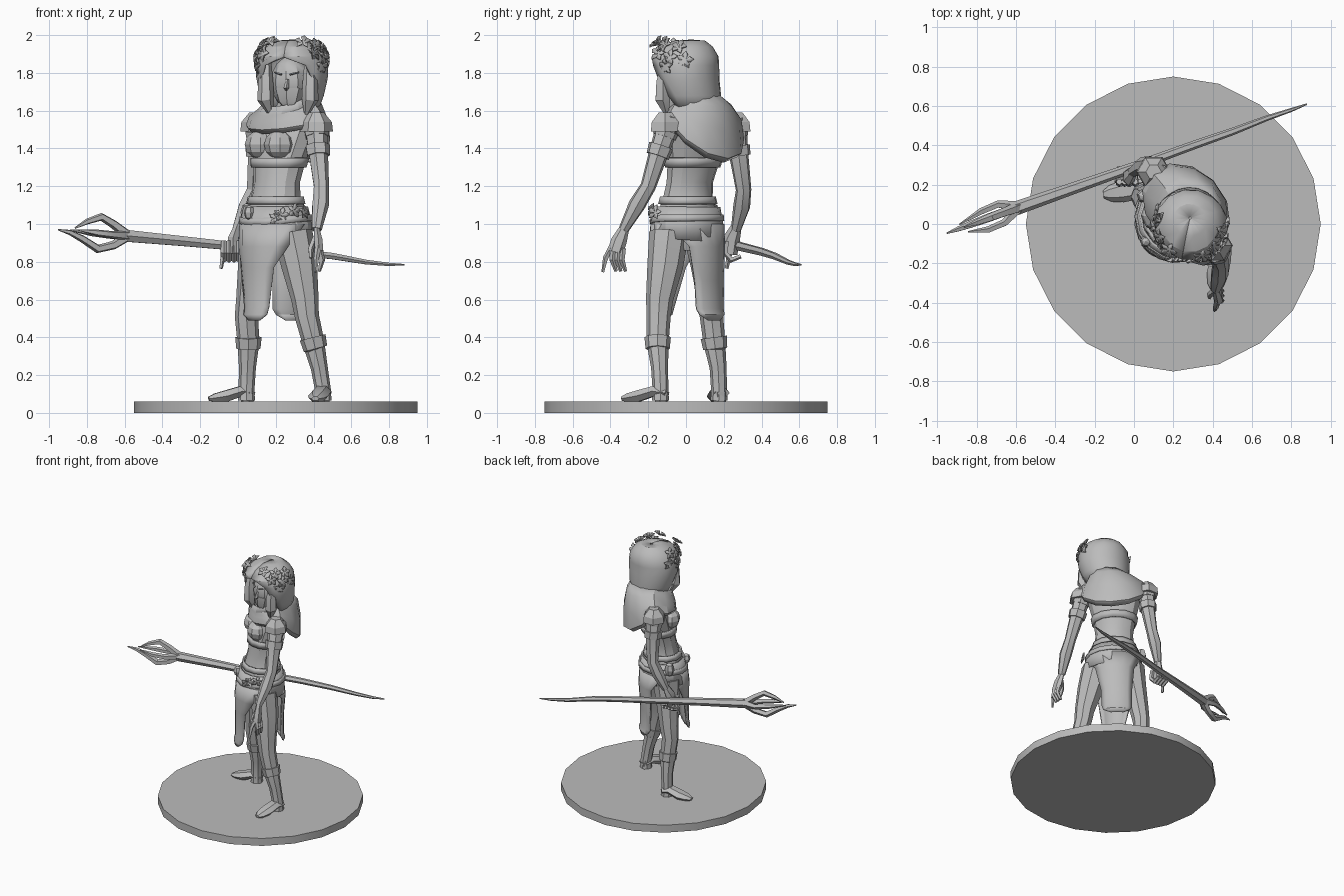
import bpy, bmesh, math, random
from mathutils import Vector, Matrix

random.seed(4)
grey = bpy.data.materials.new("stone_grey")
grey.diffuse_color = (0.5, 0.5, 0.5, 1)
BODY, HEAD = -45, -14          # facing of body and head, degrees


def finish(name, bm, thick=0, angle=28):
    bmesh.ops.recalc_face_normals(bm, faces=bm.faces[:])
    me = bpy.data.meshes.new(name)
    bm.to_mesh(me)
    bm.free()
    me.materials.append(grey)
    ob = bpy.data.objects.new(name, me)
    bpy.context.collection.objects.link(ob)
    if thick:
        mod = ob.modifiers.new("thickness", 'SOLIDIFY')
        mod.thickness = thick
        mod.offset = 0
    bpy.ops.object.select_all(action='DESELECT')
    ob.select_set(True)
    bpy.context.view_layer.objects.active = ob
    bpy.ops.object.shade_smooth_by_angle(angle=math.radians(angle))
    return ob


def skin(bm, rows, closed=True, caps=True):
    vs = [[bm.verts.new(p) for p in r] for r in rows]
    n = len(vs[0])
    for a, b in zip(vs, vs[1:]):
        for i in range(n if closed else n - 1):
            j = (i + 1) % n
            bm.faces.new((a[i], a[j], b[j], b[i]))
    if caps:
        bm.faces.new(vs[0])
        bm.faces.new(vs[-1])


def around(cx, cy, z, a, b, deg, yaw):
    """Point on a turned ellipse; 0 degrees is the front, positive is the figure's left."""
    t = math.radians(deg)
    p = Matrix.Rotation(math.radians(yaw), 3, 'Z') @ Vector((a * math.sin(t), -b * math.cos(t), 0))
    return p + Vector((cx, cy, z))


def loft(name, rings, yaw=BODY, n=12, caps=True, thick=0):
    """Closed rings (cx, cy, z, a, b[, back_dip, front_dip])."""
    rows = []
    for r in rings:
        back, front = r[5:7] if len(r) > 5 else (0, 0)
        row = []
        for i in range(n):
            d = 360 * i / n
            c = math.cos(math.radians(d))
            row.append(around(r[0], r[1], r[2] - back * max(0, -c) - front * max(0, c), r[3], r[4], d, yaw))
        rows.append(row)
    bm = bmesh.new()
    skin(bm, rows, caps=caps)
    return finish(name, bm, thick)


def panel(name, rings, yaw=BODY, n=6, thick=0.012):
    """Open cloth from rings (cx, cy, z, a, b, start_angle, end_angle)."""
    bm = bmesh.new()
    skin(bm, [[around(*r[:5], r[5] + (r[6] - r[5]) * i / n, yaw) for i in range(n + 1)] for r in rings],
         closed=False, caps=False)
    return finish(name, bm, thick)


def tube(name, pts, n=7, flat=1.0, up=(0, 0, 1)):
    """Limb through points (x, y, z, radius); flat squashes it along 'up'."""
    ps = [Vector(p[:3]) for p in pts]
    rows = []
    for i, p in enumerate(ps):
        d = (ps[min(i + 1, len(ps) - 1)] - ps[max(i - 1, 0)]).normalized()
        side = d.cross(Vector(up)).normalized()
        top = side.cross(d)
        r = pts[i][3]
        rows.append([p + side * r * math.cos(2 * math.pi * k / n) + top * r * flat * math.sin(2 * math.pi * k / n)
                     for k in range(n)])
    bm = bmesh.new()
    skin(bm, rows)
    return finish(name, bm)


def ball(name, c, size, yaw, u=8, v=6):
    bm = bmesh.new()
    bmesh.ops.create_uvsphere(bm, u_segments=u, v_segments=v, radius=1)
    bm.transform(Matrix.Translation(c) @ Matrix.Rotation(math.radians(yaw), 4, 'Z') @ Matrix.Diagonal((*size, 1)))
    return finish(name, bm)


def blossoms(name, spots, centre, r):
    """Five-petal flowers with folded petals, facing away from centre."""
    bm = bmesh.new()
    for s in spots:
        s = Vector(s)
        d = (s - Vector(centre)).normalized() + Vector([random.uniform(-.3, .3) for _ in range(3)])
        rot = d.to_track_quat('Z', 'Y').to_matrix()
        mid = bm.verts.new(s)
        for k in range(5):
            t = 2 * math.pi * k / 5 + random.random() * 0.3
            q = [bm.verts.new(s + rot @ Vector((rr * math.cos(t + o), rr * math.sin(t + o), h)))
                 for rr, o, h in ((r * .7, -.5, r * .45), (r * 1.05, 0, r * .3), (r * .7, .5, r * .45))]
            bm.faces.new((mid, *q))
    return finish(name, bm, 0.006, 10)


# display base
bm = bmesh.new()
bmesh.ops.create_cone(bm, cap_ends=True, segments=20, radius1=0.75, radius2=0.75, depth=0.06,
                      matrix=Matrix.Translation((0.2, 0, 0.03)))
finish("base_disc", bm)

# torso and bodice
loft("torso", [(.20, 0, .86, .15, .13), (.20, 0, .96, .185, .155), (.20, .01, 1.05, .175, .15),
               (.20, .01, 1.14, .145, .12), (.205, .02, 1.22, .138, .108), (.22, .04, 1.33, .155, .12),
               (.24, .06, 1.44, .185, .125), (.255, .075, 1.53, .205, .115), (.265, .07, 1.59, .13, .09),
               (.27, .04, 1.63, .065, .065), (.28, .01, 1.72, .06, .06)])
loft("bodice_band", [(.215, .035, 1.30, .158, .126, .0, .0), (.222, .042, 1.35, .168, .133, 0, 0)], caps=False, thick=.012)
for s in (-1, 1):
    ball("bust", around(.23, .05, 1.42, .08, .09, 0, BODY) + Vector((.051 * s, -.051 * s, 0)),
         (.085, .075, .075), BODY)

# belts, hip wrap and hanging cloths
loft("waist_belt", [(.20, .01, 1.105, .165, .14), (.20, .01, 1.145, .155, .13)], caps=False, thick=.014)
loft("hip_wrap", [(.20, .005, .93, .198, .17, .02, .03), (.20, .005, 1.0, .2, .172), (.20, .01, 1.09, .178, .152)],
     caps=False, thick=.012, n=14)
loft("hip_belt", [(.20, .005, 1.015, .205, .178, 0, .02), (.20, .008, 1.05, .198, .172, 0, .02)],
     caps=False, thick=.012, n=14)
panel("front_cloth", [(.2, 0, 1.0, .2, .175, -85, 95), (.2, 0, .88, .2, .185, -62, 62), (.2, 0, .77, .18, .18, -45, 42),
                      (.2, 0, .56, .15, .18, -28, 38), (.2, 0, .52, .15, .19, -26, 36), (.2, 0, .49, .15, .185, -6, 22)])
panel("back_cloth", [(.19, .01, 1.0, .2, .175, 105, 255), (.19, .01, .88, .2, .18, 140, 228),
                     (.18, .02, .7, .18, .17, 145, 222), (.18, .02, .55, .18, .17, 148, 222),
                     (.18, .02, .52, .18, .18, 152, 218), (.18, .02, .49, .18, .17, 170, 200)])
blossoms("belt_flowers", [(.23, -.17, 1.05), (.29, -.17, 1.07), (.34, -.16, 1.06), (.2, -.17, 1.03)],
         (.2, 0, 1.05), .04)
ball("belt_pouch", (.05, .14, 1.06), (.04, .035, .055), BODY, 6, 4)
ball("belt_pouch_small", (.06, -.09, 1.06), (.03, .03, .04), BODY, 6, 4)

# legs, boots and cuffs
tube("left_leg", [(.29, -.09, .95, .105), (.325, -.11, .78, .095), (.355, -.14, .6, .072), (.365, -.145, .51, .064),
                  (.40, -.15, .37, .058), (.43, -.14, .24, .045), (.45, -.135, .12, .042), (.45, -.135, .065, .045)],
     8, up=(0, 1, 0))
tube("right_leg", [(.11, .09, .95, .105), (.085, .11, .78, .085), (.06, .13, .6, .07), (.045, .135, .51, .062),
                   (.055, .15, .37, .058), (.05, .17, .24, .045), (.045, .175, .12, .042), (.045, .175, .065, .045)],
     8, up=(0, 1, 0))
tube("left_boot_cuff", [(.395, -.15, .40, .07), (.41, -.15, .34, .064), (.412, -.15, .335, .05)], 8, up=(0, 1, 0))
tube("right_boot_cuff", [(.055, .147, .40, .07), (.055, .155, .34, .064), (.055, .155, .335, .05)], 8, up=(0, 1, 0))
tube("left_foot", [(.455, -.105, .105, .042), (.445, -.17, .115, .05), (.425, -.25, .09, .055), (.415, -.31, .08, .042),
                   (.41, -.34, .075, .02)], 6, .62)
tube("right_foot", [(.07, .19, .105, .042), (.015, .175, .115, .05), (-.06, .165, .09, .055), (-.12, .155, .08, .042),
                    (-.155, .15, .075, .02)], 6, .62)
for name, x, y in (("left_heel", .45, -.13), ("right_heel", .05, .178)):
    loft(name, [(x, y, .06, .034, .034), (x, y, .11, .043, .043)], n=6)

# arms, sleeves and hands
arms = {"left": [(.40, -.08, 1.56, .06), (.415, -.11, 1.48, .06), (.425, -.15, 1.36, .052), (.44, -.2, 1.2, .042),
                 (.435, -.26, 1.1, .046), (.415, -.33, .97, .028)],
        "right": [(.12, .25, 1.56, .06), (.10, .265, 1.48, .06), (.10, .28, 1.36, .052), (.085, .305, 1.18, .042),
                  (.045, .295, 1.09, .046), (-.005, .265, .97, .028)]}
for side, p in arms.items():
    tube(side + "_arm", p, 7, up=(0, 1, 0))
    a, b = Vector(p[1][:3]), Vector(p[2][:3])
    for f, g in ((-.1, .15), (.55, 1.0)):
        tube(side + "_sleeve_band", [(*a.lerp(b, f), .068), (*a.lerp(b, g), .063)], 7, up=(0, 1, 0))
    tube(side + "_shoulder_pad", [(*(a + Vector((0, 0, .11))), .04), (*(a + Vector((0, 0, .06))), .082),
                                  (*(a + Vector((0, 0, .01))), .088)], 6, up=(0, 1, 0))
tube("left_palm", [(.415, -.325, .98, .026), (.425, -.355, .91, .042), (.43, -.375, .85, .042)], 6, .6, (1, 0, 0))
for k, y in enumerate((-.335, -.36, -.385)):
    tube("left_finger", [(.43, y, .87, .018), (.445, y - .005, .81, .016), (.43, y + .015, .75, .009)], 5, up=(0, 1, 0))
tube("left_index_finger", [(.425, -.39, .88, .018), (.415, -.425, .82, .015), (.41, -.44, .745, .008)], 5, up=(1, 0, 0))
tube("left_thumb", [(.41, -.34, .93, .018), (.385, -.36, .87, .016), (.385, -.375, .82, .009)], 5, up=(0, 1, 0))
tube("right_palm", [(-.005, .265, .98, .03), (-.025, .24, .92, .046), (-.03, .23, .84, .042)], 6, .7, (1, 0, 0))
for k in range(4):
    x = -.075 + .027 * k
    tube("right_finger", [(x, .215, .91, .016), (x, .205, .85, .018), (x, .24, .81, .016), (x, .29, .83, .012)], 5,
         up=(1, 0, 0))
tube("right_thumb", [(-.04, .23, .9, .017), (-.08, .23, .84, .015), (-.09, .215, .765, .01)], 5, up=(0, 1, 0))

# staff with a clawed head
tube("staff_shaft", [(-.6, .08, .938, .036), (-.3, .185, .91, .03), (0, .29, .88, .025), (.3, .40, .853, .022),
                     (.5, .47, .83, .019), (.68, .54, .798, .014), (.8, .58, .786, .01), (.88, .61, .785, .004)], 6)
along = Vector((-.94, -.34, 0))
across = Vector((-.34, .94, 0))
claws = (("upper", [(-.02, 0, 0, .03), (.06, 0, .06, .024), (.13, 0, .1, .022), (.21, 0, .075, .016), (.28, 0, .04, .004)]),
         ("lower", [(-.02, 0, 0, .03), (.06, 0, -.05, .024), (.15, 0, -.07, .024), (.24, 0, -.015, .02),
                    (.31, 0, .018, .014), (.375, 0, .032, .004)]),
         ("near", [(-.02, 0, 0, .03), (.08, -.05, .005, .02), (.17, -.055, .015, .018), (.27, -.03, .03, .004)]),
         ("far", [(-.02, 0, 0, .03), (.08, .05, .005, .02), (.17, .045, .015, .018), (.3, .02, .03, .004)]))
for name, pts in claws:
    out = []
    for u, v, w, r in pts:
        p = Vector((-.6, .08, .938)) + along * u + across * v
        out.append((p.x, p.y, p.z + w, r))
    tube("staff_claw_" + name, out, 5)

# head, face and hair
ball("head", (.28, -.01, 1.75), (.105, .115, .14), HEAD, 10, 8)
loft("jaw", [(.272, -.07, 1.615, .03, .03), (.273, -.06, 1.65, .065, .06), (.276, -.04, 1.72, .09, .085)], HEAD, 8)
tube("nose", [(.262, -.125, 1.765, .008), (.255, -.135, 1.72, .014), (.257, -.12, 1.71, .008)], 4, up=(0, 1, 0))
for deg in (-24, 24):
    p, q = [around(.28, -.01, 1.795 + h, .108, .117, deg * f, HEAD) for f, h in ((.5, -.003), (1.6, .008))]
    tube("brow", [(*p, .006), (*q, .004)], 4)
    lx = around(.28, -.01, 0, .14, .13, deg * 2.5, HEAD)
    tube("hair_lock", [(lx.x, lx.y, 1.86, .03), (lx.x * 1.0, lx.y - .02, 1.75, .04), (lx.x, lx.y - .02, 1.66, .045),
                       (.28 + (lx.x - .28) * .8, lx.y, 1.58, .012)], 6, up=(0, 1, 0))

# hood and shoulder cowl
panel("hood", [(.285, .03, 1.59, .13, .14, 80, 280), (.285, .02, 1.68, .165, .16, 60, 300),
               (.285, 0, 1.77, .185, .17, 48, 312), (.285, -.005, 1.84, .187, .175, 36, 324),
               (.285, -.005, 1.885, .175, .175, 0, 360), (.285, .0, 1.935, .14, .14, 0, 360),
               (.285, .02, 1.965, .085, .08, 0, 360), (.285, .03, 1.97, .005, .005, 0, 360)], HEAD, 14)
loft("cowl", [(.285, .035, 1.68, .135, .145, 0, .06), (.275, .07, 1.64, .17, .17, .02, .07),
              (.268, .085, 1.6, .225, .185, .1, .06), (.265, .085, 1.55, .245, .19, .2, .05),
              (.262, .08, 1.53, .235, .165, .2, .05)], caps=False, thick=.012)

# flower wreath
crown = (.285, 0, 1.83)
left, right = [], []
for deg, h in ((50, 1.9), (66, 1.94), (80, 1.88), (95, 1.93), (108, 1.87), (72, 1.84), (38, 1.955)):
    left.append(around(.285, -.01, h, .175 if h < 1.92 else .15, .16, deg, HEAD))
    right.append(around(.285, -.01, h, .175 if h < 1.92 else .15, .16, 8 - deg, HEAD))
blossoms("wreath_left", left, crown, .045)
blossoms("wreath_right", right, crown, .045)
